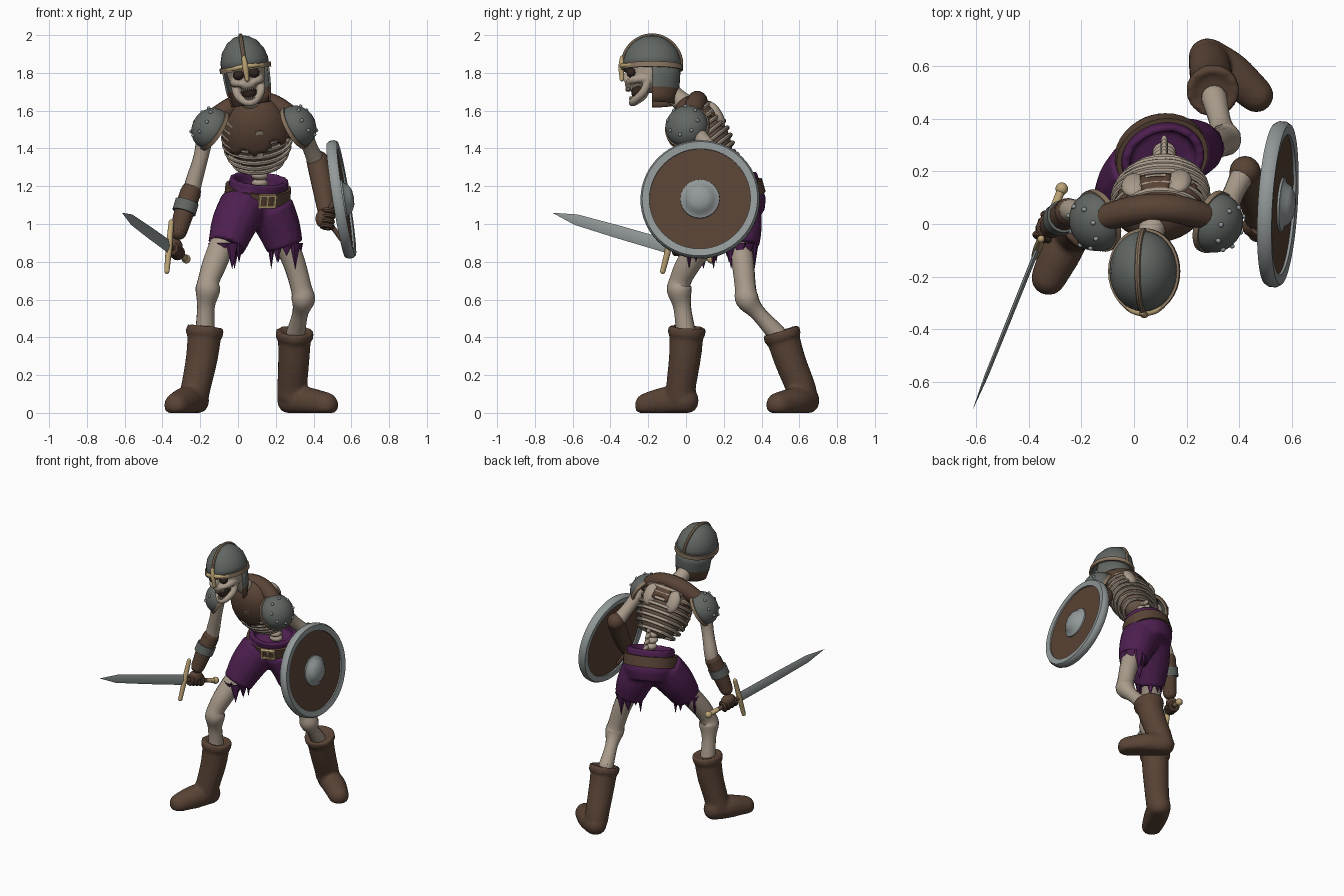
import bpy, bmesh, math
from mathutils import Vector, Matrix, Quaternion

if "Cube" in bpy.data.objects:
    bpy.data.objects.remove(bpy.data.objects["Cube"])


def material(name, *rgb):
    m = bpy.data.materials.new(name)
    m.use_nodes = True
    m.diffuse_color = (*rgb, 1)
    m.node_tree.nodes["Principled BSDF"].inputs["Base Color"].default_value = (*rgb, 1)
    return m


BONE = material("bone", 0.40, 0.33, 0.26)
LEATHER = material("brown leather", 0.10, 0.056, 0.036)
CLOTH = material("purple cloth", 0.075, 0.014, 0.08)
IRON = material("dark iron", 0.12, 0.135, 0.125)
STEEL = material("pale steel", 0.29, 0.32, 0.32)
GOLD = material("pale gold", 0.50, 0.37, 0.18)
TRIM = material("tan trim", 0.25, 0.18, 0.12)
DARK = material("dark hollow", 0.03, 0.018, 0.013)
FLESH = material("dried flesh", 0.15, 0.10, 0.07)


def part(name, bm, *mats, remesh=0, thick=0):
    bmesh.ops.recalc_face_normals(bm, faces=bm.faces)
    me = bpy.data.meshes.new(name)
    bm.to_mesh(me)
    bm.free()
    ob = bpy.data.objects.new(name, me)
    bpy.context.collection.objects.link(ob)
    for m in mats:
        me.materials.append(m)
    bpy.ops.object.select_all(action='DESELECT')
    ob.select_set(True)
    bpy.context.view_layer.objects.active = ob
    bpy.ops.object.shade_smooth_by_angle(angle=math.radians(40))
    if remesh:
        r = ob.modifiers.new("fuse", 'REMESH')
        r.mode, r.voxel_size, r.use_smooth_shade = 'VOXEL', remesh, True
        s = ob.modifiers.new("soften", 'SMOOTH')
        s.factor, s.iterations = 0.5, 4
    if thick:
        ob.modifiers.new("thickness", 'SOLIDIFY').thickness = thick
    return ob


def at(c, rot=(0, 0, 0), scale=(1, 1, 1)):
    rx, ry, rz = (Matrix.Rotation(a, 4, k) for a, k in zip(rot, "XYZ"))
    return Matrix.Translation(c) @ rz @ ry @ rx @ Matrix.Diagonal((*scale, 1))


def facing(c, normal):
    return Matrix.Translation(c) @ Vector(normal).to_track_quat('Z', 'Y').to_matrix().to_4x4()


def ball(bm, c, s, mat=Matrix(), seg=16):
    s = (s, s, s) if isinstance(s, (int, float)) else s
    bmesh.ops.create_uvsphere(bm, u_segments=seg, v_segments=seg * 2 // 3, radius=1,
                              matrix=mat @ at(c, scale=s))


def box(bm, c, s, mat=Matrix()):
    bmesh.ops.create_cube(bm, size=1, matrix=mat @ at(c, scale=s))


def skin(bm, rings, closed=False):
    n = len(rings[0])
    for a, b in zip(rings, rings[1:] + rings[:1] if closed else rings[1:]):
        for i in range(n):
            j = (i + 1) % n
            bm.faces.new((a[i], a[j], b[j], b[i]))


def lathe(bm, profile, mat=Matrix(), seg=32, closed=False):
    rings = [[bm.verts.new(mat @ Vector((r * math.cos(a), r * math.sin(a), z)))
              for a in (2 * math.pi * i / seg for i in range(seg))] for r, z in profile]
    skin(bm, rings, closed)
    bmesh.ops.remove_doubles(bm, verts=sum(rings, []), dist=1e-5)


def hoop(bm, r, z, half_w, half_t, mat=Matrix()):
    lathe(bm, [(r - half_t, z - half_w), (r + half_t, z - half_w),
               (r + half_t, z + half_w), (r - half_t, z + half_w)], mat, closed=True)


def tube(bm, pts, mat=Matrix(), seg=14, steps=4, round_ends=True):
    """Rounded limb through (x, y, z, radius) points."""
    P = [Vector(p) for p in pts]
    P = [2 * P[0] - P[1]] + P + [2 * P[-1] - P[-2]]
    path = []
    for a, b, c, d in zip(P, P[1:], P[2:], P[3:]):
        for k in range(steps):
            t = k / steps
            path.append(0.5 * (2 * b + (c - a) * t + (2 * a - 5 * b + 4 * c - d) * t * t
                               + (3 * b - a - 3 * c + d) * t ** 3))
    path.append(P[-2])
    q, last, rings = Quaternion(), Vector((0, 0, 1)), []
    for i, p in enumerate(path):
        t = (path[min(i + 1, len(path) - 1)] - path[max(i - 1, 0)]).to_3d().normalized()
        q = last.rotation_difference(t) @ q
        last = t
        rings.append([bm.verts.new(mat @ (p.to_3d() + q @ Vector((p.w * math.cos(a), p.w * math.sin(a), 0))))
                      for a in (2 * math.pi * k / seg for k in range(seg))])
    skin(bm, rings)
    bm.faces.new(rings[0])
    bm.faces.new(rings[-1])
    if round_ends:
        for p in (path[0], path[-1]):
            ball(bm, p.to_3d(), p.w * 0.98, mat)


def limb(name, mat, *pts, **kw):
    bm = bmesh.new()
    tube(bm, pts, **kw)
    return part(name, bm, mat)


# Leg bones
limb("right_leg_bone", BONE, (-.04, .16, 1, .07), (-.12, .02, .8, .066), (-.155, -.03, .7, .058),
     (-.16, -.035, .65, .066), (-.17, -.02, .56, .047), (-.175, 0, .42, .052))
limb("left_leg_bone", BONE, (.22, .27, .98, .07), (.295, .3, .8, .06), (.335, .315, .66, .056),
     (.345, .325, .6, .063), (.33, .38, .53, .042), (.305, .48, .42, .05))

# Boots: shaft, cuff and foot fused together
boots = {
    "right_boot": ([(-.175, .005, .445, .092), (-.19, -.005, .3, .086), (-.22, -.025, .15, .08), (-.235, -.03, .08, .08)],
                   [(-.225, -.005, .065, .075), (-.275, -.1, .06, .08), (-.325, -.205, .04, .068)]),
    "left_boot": ([(.3, .505, .425, .09), (.295, .55, .28, .084), (.287, .605, .14, .08), (.285, .62, .08, .078)],
                  [(.28, .635, .065, .075), (.37, .575, .058, .078), (.465, .49, .042, .068)])}
for name, (shaft, foot) in boots.items():
    bm = bmesh.new()
    tube(bm, shaft, round_ends=False)
    tube(bm, foot)
    axis = Vector(shaft[0][:3]) - Vector(shaft[1][:3])
    hoop(bm, .088, -.01, .022, .012, facing(shaft[0][:3], axis))
    for v in bm.verts:
        v.co.z = max(v.co.z, 0)
    part(name, bm, LEATHER, remesh=.012)

# Ragged shorts with belt
W = at((.105, .26, 1.17), (.3, 0, .35), (1, .86, 1))
bm = bmesh.new()
lathe(bm, [(0, -.14), (.14, -.14), (.17, -.07), (.16, 0), (.16, .075), (.13, .075), (.12, 0), (0, 0)], W)
hems = [((.03, .21, 1.1, .13), (-.02, .15, 1, .122), (-.062, .085, .88, .1)),
        ((.17, .27, 1.08, .13), (.215, .285, .98, .118), (.248, .29, .88, .1))]
for leg in hems:
    tube(bm, leg, round_ends=False)
part("shorts", bm, CLOTH, remesh=.012)
bm = bmesh.new()
for side, leg in enumerate(hems):
    x, y, z, r = leg[-1]
    for i in range(9):
        a = 2 * math.pi * i / 9 + .25 - side
        depth = .07 + .035 * ((i * 5 + side * 2) % 3)
        c = (x + (r - .025) * math.cos(a), y + (r - .025) * math.sin(a), z - depth / 2 + .02)
        bmesh.ops.create_cone(bm, segments=8, radius1=0, radius2=.036, depth=depth,
                              matrix=at(c, (0, 0, a), (.6, 1, 1)))
part("shorts_tatters", bm, CLOTH)
bm = bmesh.new()
hoop(bm, .166, -.005, .036, .012, W)
part("belt", bm, LEATHER)
bm = bmesh.new()
for s in (-1, 1):
    box(bm, (s * .042, -.18, -.005), (.013, .02, .07), W)
    box(bm, (0, -.18, -.005 + s * .03), (.09, .02, .013), W)
box(bm, (0, -.18, -.005), (.012, .02, .06), W)
part("belt_buckle", bm, GOLD)

# Spine and rib cage
bm = bmesh.new()
for i in range(7):
    t = i / 6
    c = (.115, .285 - .08 * t, 1.14 + .23 * t)
    ball(bm, c, (.045, .042, .024))
    ball(bm, (c[0], c[1] + .045, c[2]), (.014, .035, .016))
part("spine", bm, BONE)
T = at((.1, .1, 1.47), (.53, -.1, .08))
bm = bmesh.new()
ball(bm, (0, 0, 0), (.162, .118, .2), T, 24)
part("chest_core", bm, FLESH)
bm = bmesh.new()
for i in range(8):
    z = -.165 + .04 * i
    r = .178 * math.sqrt(1 - (z / .235) ** 2)
    tilt = T @ at((0, 0, z), (.15, 0, 0), (1, .72, 1))
    lathe(bm, [(r + .014 * math.cos(a), .012 * math.sin(a)) for a in (math.tau * k / 8 for k in range(8))],
          tilt, closed=True)
for s in (-1, 1):
    ball(bm, (s * .085, .1, .06), (.05, .03, .075), T)
box(bm, (0, -.12, .02), (.035, .025, .16), T)
part("ribs", bm, BONE)

# Torn leather jerkin, cut along a wavy slanted hem
bm = bmesh.new()
ball(bm, (0, 0, 0), (.186, .142, .228), seg=56)
torn = []
for f in bm.faces:
    c = f.calc_center_median()
    a = math.atan2(c.y, c.x)
    hem = (-.02 + .2 * c.x if c.y < 0 else .05) + .025 * math.sin(5 * a) + .015 * math.sin(11 * a)
    gap = c.y > .03 and abs(abs(c.x) - .085) < .028 and c.z < .14
    if c.z < hem or gap:
        torn.append(f)
bmesh.ops.delete(bm, geom=torn, context='FACES')
bm.transform(T)
part("jerkin", bm, LEATHER, thick=.014)
limb("jerkin_yoke", LEATHER, (-.13, .02, 1.56, .05), (-.01, .05, 1.63, .055), (.09, .06, 1.65, .055),
     (.19, .05, 1.63, .055), (.3, .02, 1.56, .05))
limb("neck", BONE, (.09, .05, 1.6, .055), (.06, -.05, 1.67, .05), (.045, -.13, 1.76, .045))

# Shoulder guards with trim and studs
for name, c, n in (("right", (-.165, 0, 1.52), (-.75, -.3, .5)), ("left", (.335, -.005, 1.53), (.8, -.3, .45))):
    F = facing(c, n)
    bm = bmesh.new()
    lathe(bm, [(.115 * math.cos(a), .1 * math.sin(a) - .03) for a in (k * math.pi / 16 for k in range(-1, 9))], F)
    part(name + "_shoulder_guard", bm, IRON, thick=.01)
    bm = bmesh.new()
    hoop(bm, .114, -.042, .011, .008, F)
    part(name + "_shoulder_trim", bm, TRIM)
    bm = bmesh.new()
    for i in range(8):
        a = i * math.pi / 4
        ball(bm, (.085 * math.cos(a), .085 * math.sin(a), .04), .01, F, 8)
    part(name + "_shoulder_studs", bm, STEEL)

# Arms
limb("right_upper_arm", BONE, (-.165, .02, 1.52, .05), (-.195, .03, 1.36, .04), (-.235, .05, 1.22, .045),
     (-.25, .045, 1.15, .045))
limb("right_bracer", LEATHER, (-.25, .045, 1.17, .055), (-.28, .02, 1.08, .054), (-.315, -.01, .96, .045))
limb("left_upper_arm", BONE, (.34, .02, 1.52, .05), (.375, .11, 1.42, .04), (.42, .2, 1.32, .048))
limb("left_bracer", LEATHER, (.422, .2, 1.33, .06), (.45, .11, 1.19, .057), (.47, .01, 1.05, .045))
bm = bmesh.new()
hoop(bm, .056, 0, .03, .007, facing((-.278, .022, 1.09), (.06, .05, .2)))
part("right_bracer_plate", bm, IRON)

# Sword, with the grip running along local z and the guard along local x
blade_dir = Vector((-.25, -.62, .18)).normalized()
guard_dir = Vector((.035, .1, .39))
guard_dir = (guard_dir - blade_dir * guard_dir.dot(blade_dir)).normalized()
S = Matrix((guard_dir, blade_dir.cross(guard_dir), blade_dir)).transposed().to_4x4()
S = Matrix.Translation((-.365, -.09, .88)) @ S
bm = bmesh.new()
lathe(bm, [(0, 0), (1, 0), (.95, .3), (.8, .55), (0, .69)], S @ Matrix.Diagonal((.036, .009, 1, 1)), seg=4)
part("sword_blade", bm, STEEL)
bm = bmesh.new()
tube(bm, [(-.135, 0, 0, .014), (0, 0, 0, .017), (.135, 0, 0, .014)], S)
ball(bm, (0, 0, -.25), .024, S)
tube(bm, [(0, 0, -.25, .017), (0, 0, -.18, .016)], S)
part("sword_guard_and_pommel", bm, GOLD)
bm = bmesh.new()
tube(bm, [(0, 0, -.2, .015), (0, 0, 0, .015)], S)
part("sword_grip", bm, LEATHER)

# Gloved hands: palm plus curled fingers
H2 = facing((.475, -.02, 1.03), (.1, .25, 1))
for name, M in (("right_glove", S @ at((0, 0, -.085))), ("left_glove", H2)):
    bm = bmesh.new()
    ball(bm, (.025, 0, 0), (.042, .038, .052), M)
    for i in range(4):
        lathe(bm, [(.026 + .014 * math.cos(a), -.045 + .028 * i + .014 * math.sin(a))
                   for a in (math.tau * k / 8 for k in range(8))], M, seg=16, closed=True)
    part(name, bm, LEATHER)

# Round shield
D = facing((.547, .075, 1.13), (1, -.06, .16))
bm = bmesh.new()
lathe(bm, [(.268, -.024), (.306, -.028), (.316, -.012), (.316, .012), (.306, .028), (.268, .024)], D, 56, True)
part("shield_rim", bm, STEEL)
bm = bmesh.new()
lathe(bm, [(0, -.014), (.275, -.014), (.275, .014), (0, .014)], D, 48)
part("shield_boards", bm, LEATHER)
bm = bmesh.new()
lathe(bm, [(.105, .01), (.103, .022), (.085, .028), (.072, .048), (.04, .063), (0, .068)], D, 24)
part("shield_boss", bm, STEEL)
limb("shield_handle", LEATHER, (.53, -.04, 1.15, .012), (.475, -.02, 1.04, .014), (.545, 0, .92, .012))

# Skull
H = at((.04, -.18, 1.82), (0, -.15, 0))
bm = bmesh.new()
ball(bm, (0, .01, 0), (.105, .13, .13), H)
ball(bm, (0, -.105, -.08), (.045, .04, .035), H)
ball(bm, (0, -.135, -.045), (.016, .02, .03), H)
for s in (-1, 1):
    tube(bm, [(s * .075, -.02, -.06, .02), (s * .065, -.09, -.065, .022), (s * .03, -.125, -.075, .016)], H)
    tube(bm, [(s * .075, -.02, -.07, .018), (s * .062, -.045, -.13, .022), (s * .03, -.09, -.17, .02),
              (0, -.105, -.18, .02)], H)
part("skull_and_jaw", bm, BONE, remesh=.006)
bm = bmesh.new()
for s in (-1, 1):
    ball(bm, (s * .042, -.108, -.026), (.03, .026, .026), H)
ball(bm, (0, -.075, -.125), (.04, .035, .04), H)
part("eye_and_mouth_hollows", bm, DARK)
bm = bmesh.new()
for i in range(-3, 4):
    y = -.135 + .003 * i * i
    ball(bm, (i * .011, y, -.108), (.005, .006, .012), H, 8)
    ball(bm, (i * .011, y + .02, -.158), (.005, .006, .012), H, 8)
part("teeth", bm, BONE)

# Helmet: dome, trim, nose guard and hanging neck guard
E = H @ Matrix.Diagonal((1, 1.2, 1, 1))
dome = [(.128, 0), (.127, .05), (.112, .1), (.08, .145), (.04, .172), (0, .18)]
bm = bmesh.new()
lathe(bm, dome, E)
part("helmet_dome", bm, IRON, thick=.01)
bm = bmesh.new()
hoop(bm, .13, .008, .014, .007, E)
ridge = [(0, -r * 1.2, z, .011) for r, z in dome] + [(0, r * 1.2, z, .011) for r, z in dome[-2::-1]]
tube(bm, ridge, H, seg=8)
part("helmet_trim", bm, TRIM)
bm = bmesh.new()
tube(bm, [(0, -.158, .06, .012), (0, -.162, .01, .016), (0, -.16, -.055, .011)], H)
for s in (-1, 1):
    tube(bm, [(0, -.16, .016, .014), (s * .05, -.146, .012, .012), (s * .09, -.113, .01, .009)], H)
part("nose_guard", bm, GOLD)
bm = bmesh.new()
lathe(bm, [(.126, .01), (.124, -.05), (.12, -.11), (.112, -.15), (.104, -.19)])
bmesh.ops.delete(bm, geom=[f for f in bm.faces if f.calc_center_median().y < .01], context='FACES')
for f in bm.faces:
    f.material_index = f.calc_center_median().z < -.12
bm.transform(E)
part("neck_guard", bm, IRON, LEATHER, thick=.01)
